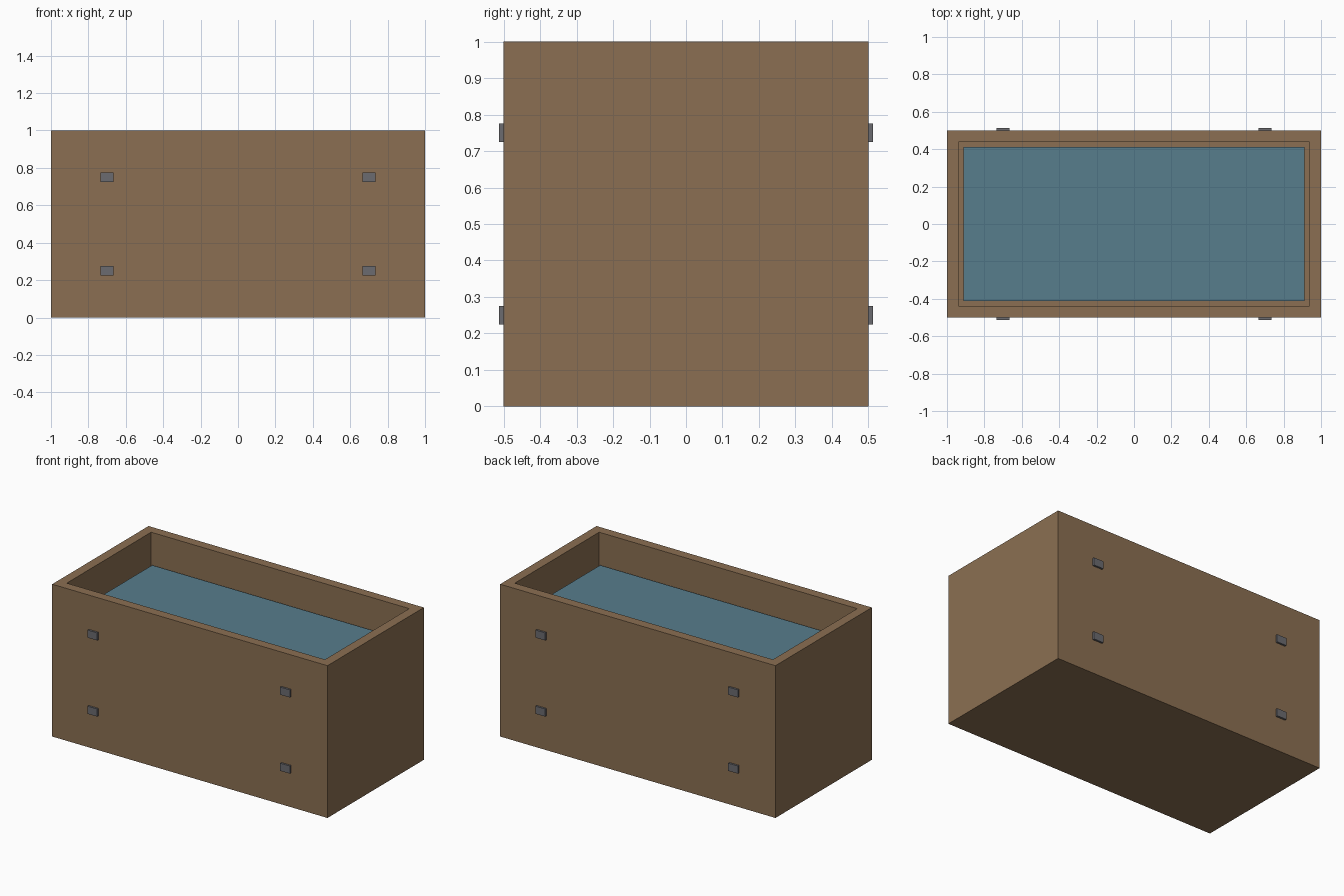
import bpy
import bmesh

cube = bpy.data.objects.get("Cube")
if cube:
    bpy.data.objects.remove(cube, do_unlink=True)


def make_material(name, rgb):
    mat = bpy.data.materials.new(name)
    mat.use_nodes = True
    color = (*rgb, 1.0)
    mat.diffuse_color = color
    mat.node_tree.nodes["Principled BSDF"].inputs["Base Color"].default_value = color
    return mat


def finish(bm, name, mat):
    mesh = bpy.data.meshes.new(name)
    bm.to_mesh(mesh)
    bm.free()
    mesh.materials.append(mat)
    obj = bpy.data.objects.new(name, mesh)
    bpy.context.collection.objects.link(obj)
    return obj


def box_mesh(size, center):
    bm = bmesh.new()
    bmesh.ops.create_cube(bm, size=1)
    bmesh.ops.scale(bm, vec=size, verts=bm.verts)
    bmesh.ops.translate(bm, vec=center, verts=bm.verts)
    return bm


wood = make_material("brown wood", (0.258, 0.159, 0.084))
water_blue = make_material("water blue", (0.095, 0.205, 0.262))
metal = make_material("dark grey metal", (0.147, 0.147, 0.162))

WALL = 0.088
WATER_Z = 0.8

# Open tub: inset the top face and push it down to form the basin
bm = box_mesh((2, 1, 1), (0, 0, 0.5))
top = max(bm.faces, key=lambda f: f.calc_center_median().z)
bmesh.ops.inset_region(bm, faces=[top], thickness=WALL)
basin = bmesh.ops.extrude_discrete_faces(bm, faces=[top])["faces"][0]
bmesh.ops.translate(bm, vec=(0, 0, WALL - 1), verts=basin.verts)
finish(bm, "tub", wood)

# Water filling the basin
depth = WATER_Z - WALL
finish(box_mesh((2 - 2 * WALL, 1 - 2 * WALL, depth), (0, 0, WALL + depth / 2)),
       "water", water_blue)

# Small metal studs on the front and back walls
for side, y in (("front", -0.5), ("back", 0.5)):
    for hand, x in (("right", -0.7), ("left", 0.7)):
        for level, z in (("lower", 0.25), ("upper", 0.75)):
            finish(box_mesh((0.07, 0.025, 0.05), (x, y, z)),
                   f"{side}_{hand}_{level}_stud", metal)
